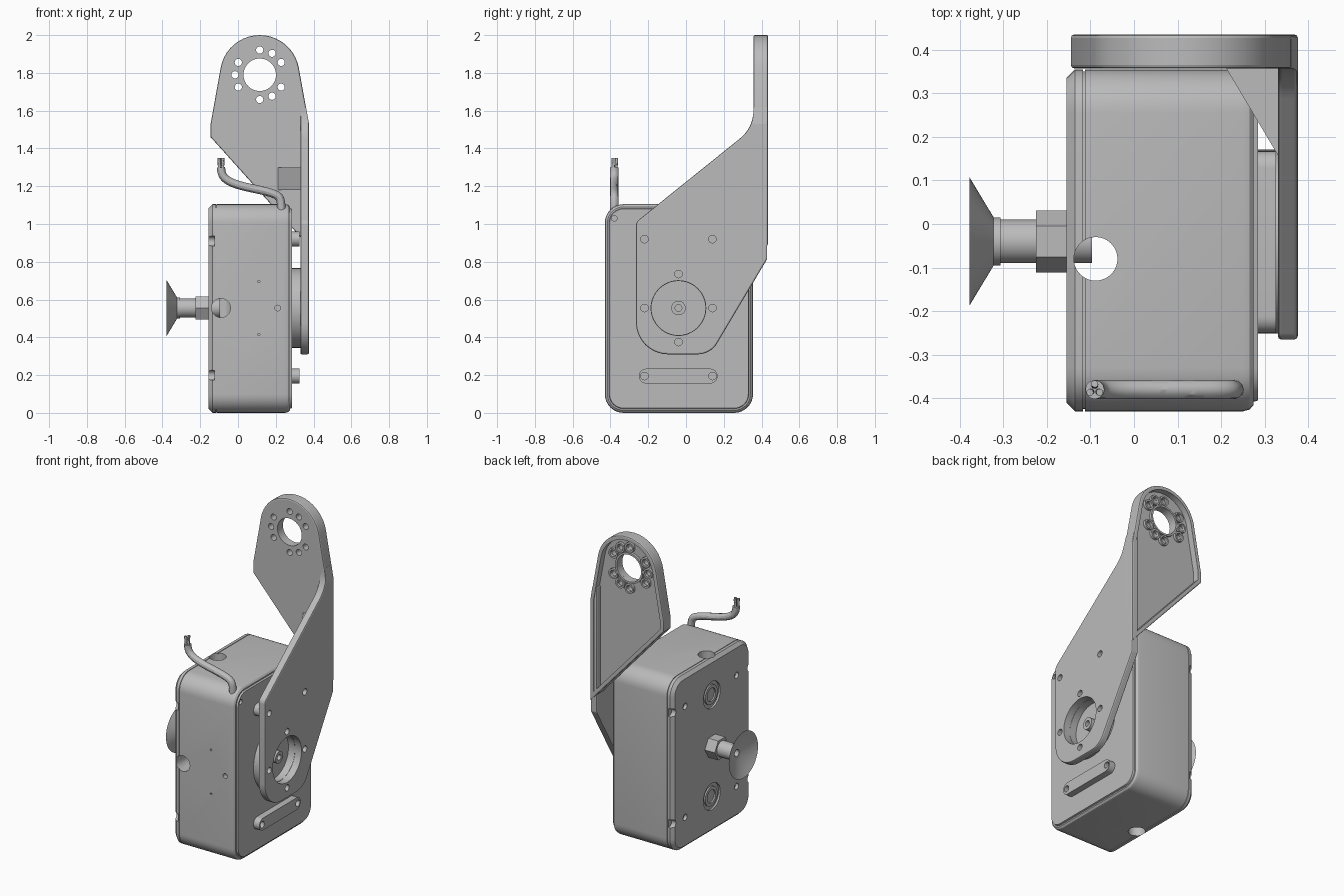
import bpy, bmesh
from math import sin, cos, tan, radians, pi
from mathutils import Vector

if "Cube" in bpy.data.objects:
    bpy.data.objects.remove(bpy.data.objects["Cube"])

grey = bpy.data.materials.new("machined_grey")
grey.use_nodes = True
grey.diffuse_color = (0.5, 0.5, 0.5, 1)
grey.node_tree.nodes["Principled BSDF"].inputs["Base Color"].default_value = (0.5, 0.5, 0.5, 1)


# ---- outline helpers -------------------------------------------------------
def place(axis, a, p):
    """Put a 2D point at height a along an axis."""
    u, v = p
    return {"X": (a, u, v), "Y": (u, a, v), "Z": (u, v, a)}[axis]


def circle(c, r, n=40):
    return [(c[0] + r * cos(2 * pi * i / n), c[1] + r * sin(2 * pi * i / n)) for i in range(n)]


def fillet(corners, steps=8):
    """Round each (u, v, radius) corner of a closed outline."""
    out = []
    for i, (u, v, r) in enumerate(corners):
        p = Vector((u, v))
        a = (Vector(corners[i - 1][:2]) - p).normalized()
        b = (Vector(corners[(i + 1) % len(corners)][:2]) - p).normalized()
        if r == 0:
            out.append((u, v))
            continue
        half = a.angle(b) / 2
        mid = p + (a + b).normalized() * (r / sin(half))
        start, end = p + a * (r / tan(half)) - mid, p + b * (r / tan(half)) - mid
        turn = pi - 2 * half
        for k in range(steps + 1):
            t = k / steps
            q = mid + (start * sin((1 - t) * turn) + end * sin(t * turn)) / sin(turn)
            out.append((q.x, q.y))
    return out


def inset(pts, d):
    """Shrink a counter-clockwise outline by d."""
    out = []
    for i, p in enumerate(pts):
        p = Vector(p)
        e1 = (p - Vector(pts[i - 1])).normalized()
        e2 = (Vector(pts[(i + 1) % len(pts)]) - p).normalized()
        n1, n2 = Vector((-e1.y, e1.x)), Vector((-e2.y, e2.x))
        q = p + (n1 + n2) * (d / (1 + n1.dot(n2)))
        out.append((q.x, q.y))
    return out


# ---- solid helpers ---------------------------------------------------------
def finish(ob):
    bpy.ops.object.select_all(action="DESELECT")
    ob.select_set(True)
    bpy.context.view_layer.objects.active = ob
    bpy.ops.object.shade_smooth_by_angle(angle=radians(30))


def loft(name, axis, sections, wrap=False):
    """Skin a list of (height, outline) sections; wrap makes a closed ring."""
    bm = bmesh.new()
    rings = [[bm.verts.new(place(axis, a, p)) for p in pts] for a, pts in sections]
    pairs = list(zip(rings, rings[1:])) + ([(rings[-1], rings[0])] if wrap else [])
    for r1, r2 in pairs:
        for i in range(len(r1)):
            bm.faces.new((r1[i - 1], r1[i], r2[i], r2[i - 1]))
    if not wrap:
        bm.faces.new(rings[0])
        bm.faces.new(rings[-1])
    bmesh.ops.recalc_face_normals(bm, faces=bm.faces)
    me = bpy.data.meshes.new(name)
    bm.to_mesh(me)
    bm.free()
    me.materials.append(grey)
    ob = bpy.data.objects.new(name, me)
    bpy.context.collection.objects.link(ob)
    finish(ob)
    return ob


def prism(name, axis, pts, a, b):
    return loft(name, axis, [(a, pts), (b, pts)])


def lathe(name, axis, c, profile, wrap=False, n=40):
    return loft(name, axis, [(a, circle(c, r, n)) for a, r in profile], wrap)


def tube(name, axis, c, a, b, outer, inner):
    return lathe(name, axis, c, [(a, outer), (b, outer), (b, inner), (a, inner)], True)


def apply(ob, mod):
    bpy.ops.object.select_all(action="DESELECT")
    ob.select_set(True)
    bpy.context.view_layer.objects.active = ob
    bpy.ops.object.modifier_apply(modifier=mod.name)


def soften(ob, width):
    mod = ob.modifiers.new("soft_edges", "BEVEL")
    mod.width, mod.segments, mod.limit_method, mod.angle_limit = width, 2, "ANGLE", radians(50)
    apply(ob, mod)


def cut(ob, cutter):
    mod = ob.modifiers.new("cut", "BOOLEAN")
    mod.operation, mod.solver, mod.object = "DIFFERENCE", "EXACT", cutter
    apply(ob, mod)
    bpy.data.objects.remove(cutter)


def drill(ob, axis, c, r, a, b, n=24):
    cut(ob, prism("drill", axis, circle(c, r, n), a, b))


HUB = (-0.04, 0.555)

# ---- gearbox housing -------------------------------------------------------
rect = fillet([(-0.43, 0, 0.1), (0.355, 0, 0.1), (0.355, 1.105, 0.1), (-0.43, 1.105, 0.1)])
steps = [(-0.155, 0.02), (-0.135, 0), (-0.117, 0), (-0.117, 0.005), (-0.113, 0.005), (-0.113, 0),
         (0.25, 0), (0.265, 0.004), (0.274, 0.014), (0.274, 0.022), (0.285, 0.025)]
body = loft("housing", "X", [(x, inset(rect, d)) for x, d in steps])
drill(body, "Z", (-0.088, -0.08), 0.05, -0.1, 1.2, 40)
drill(body, "Y", (-0.09, 0.555), 0.05, -0.5, -0.08, 40)
drill(body, "Y", (0.21, 0.555), 0.015, -0.5, -0.4)
for z in (0.415, 0.695):
    drill(body, "Y", (0.11, z), 0.006, -0.5, -0.42, 12)
drill(body, "X", (-0.38, 1.03), 0.015, 0.27, 0.3)
for z in (0.2, 0.91):
    for y in (-0.29, 0.23):
        drill(body, "X", (y, z), 0.02, -0.2, -0.135)
    for y in (-0.425, 0.35):
        drill(body, "X", (y, z), 0.026, -0.2, -0.125)
for z in (0.23, 0.88):
    drill(body, "X", (HUB[0], z), 0.085, -0.2, -0.143, 40)
    tube("port_ring", "X", (HUB[0], z), -0.152, -0.14, 0.062, 0.042)
finish(body)

# ---- output side: mounting bars, hub ring, centre boss ----------------------
for z in (0.195, 0.92):
    bar = prism("mounting_bar", "X", fillet([(-0.25, z - 0.039, 0.0385), (0.167, z - 0.039, 0.0385),
                (0.167, z + 0.039, 0.0385), (-0.25, z + 0.039, 0.0385)]), 0.28, 0.326)
    for y in (-0.22, 0.14):
        drill(bar, "X", (y, z), 0.02, 0.29, 0.4)
    finish(bar)
tube("hub_ring", "X", HUB, 0.28, 0.331, 0.211, 0.143)
lathe("hub_boss", "X", HUB, [(0.28, 0.038), (0.32, 0.038), (0.32, 0.018), (0.295, 0.018)])

# ---- suction cup, nut and bolt ---------------------------------------------
lathe("suction_cup", "X", HUB, [(-0.30, 0.022), (-0.332, 0.022), (-0.332, 0.045), (-0.375, 0.142),
      (-0.378, 0.148), (-0.322, 0.055), (-0.306, 0.055), (-0.306, 0.05), (-0.22, 0.05)])
prism("hex_nut", "X", circle(HUB, 0.071, 6), -0.225, -0.15)
prism("bolt", "X", circle(HUB, 0.05), -0.2, -0.096)

# ---- bracket side plate ----------------------------------------------------
plate = prism("bracket_side_plate", "X", fillet([(-0.265, 0.31, 0.17), (0.13, 0.31, 0.12),
              (0.43, 0.815, 0.02), (0.43, 1.62, 0), (0.357, 1.62, 0), (0.357, 1.51, 0.19),
              (-0.265, 1.01, 0.04)]), 0.33, 0.376)
soften(plate, 0.008)
cut(plate, prism("trim", "Y", [(0.376, 1.53), (0.45, 1.53), (0.45, 1.8), (0.328, 1.8)], 0, 1))
drill(plate, "X", HUB, 0.145, 0.3, 0.4, 48)
for y, z in ((-0.04, 0.735), (-0.04, 0.375), (-0.22, 0.555), (0.14, 0.555), (-0.22, 0.92), (0.14, 0.92)):
    drill(plate, "X", (y, z), 0.02, 0.3, 0.4)
finish(plate)

# ---- bracket back flange with recessed rear --------------------------------
EYE = (0.115, 1.79)
arc = [(EYE[0] + 0.21 * cos(radians(a)), EYE[1] + 0.21 * sin(radians(a))) for a in range(10, 171, 8)]
outline = [(0.376, 0.88), (0.376, 1.53)] + arc + [(-0.145, 1.53), (-0.145, 1.46)]
flange = prism("bracket_flange", "Y", outline, 0.357, 0.435)
soften(flange, 0.008)
cut(flange, prism("recess", "Y", inset(outline, 0.025), 0.395, 0.5))
drill(flange, "Y", EYE, 0.086, 0.3, 0.5, 48)
for a in (30, 60, 90, 150, 180, 210, 270, 300, 330):
    spot = (EYE[0] + 0.131 * cos(radians(a)), EYE[1] + 0.131 * sin(radians(a)))
    drill(flange, "Y", spot, 0.019, 0.3, 0.5)
    tube("flange_hole_collar", "Y", spot, 0.39, 0.412, 0.032, 0.021)
tube("flange_eye_collar", "Y", EYE, 0.39, 0.412, 0.098, 0.086)
finish(flange)

# ---- corner gusset ---------------------------------------------------------
gusset = prism("corner_gusset", "Z", [(0.21, 0.36), (0.335, 0.15), (0.335, 0.36)], 1.18, 1.3)


# ---- cable and bare wires --------------------------------------------------
def wire(name, pts, r):
    cu = bpy.data.curves.new(name, "CURVE")
    cu.dimensions, cu.bevel_depth, cu.bevel_resolution = "3D", r, 4
    cu.use_fill_caps, cu.resolution_u = True, 8
    sp = cu.splines.new("NURBS")
    sp.points.add(len(pts) - 1)
    for p, co in zip(sp.points, pts):
        p.co = (*co, 1)
    sp.use_endpoint_u, sp.order_u = True, 3
    cu.materials.append(grey)
    ob = bpy.data.objects.new(name, cu)
    bpy.context.collection.objects.link(ob)
    bpy.ops.object.select_all(action="DESELECT")
    ob.select_set(True)
    bpy.context.view_layer.objects.active = ob
    bpy.ops.object.convert(target="MESH")
    finish(bpy.context.object)


wire("cable", [(x, -0.38, z) for x, z in ((0.23, 1.07), (0.23, 1.12), (0.21, 1.155), (0.12, 1.18),
     (0.02, 1.2), (-0.05, 1.225), (-0.088, 1.26), (-0.09, 1.3))], 0.022)
for k in range(3):
    a = radians(90 + 120 * k)
    x, y = cos(a), sin(a)
    wire("cable_wire", [(-0.09 + s * x, -0.38 + s * y, z) for s, z in
         ((0.01, 1.28), (0.01, 1.31), (0.013, 1.35))], 0.008)
